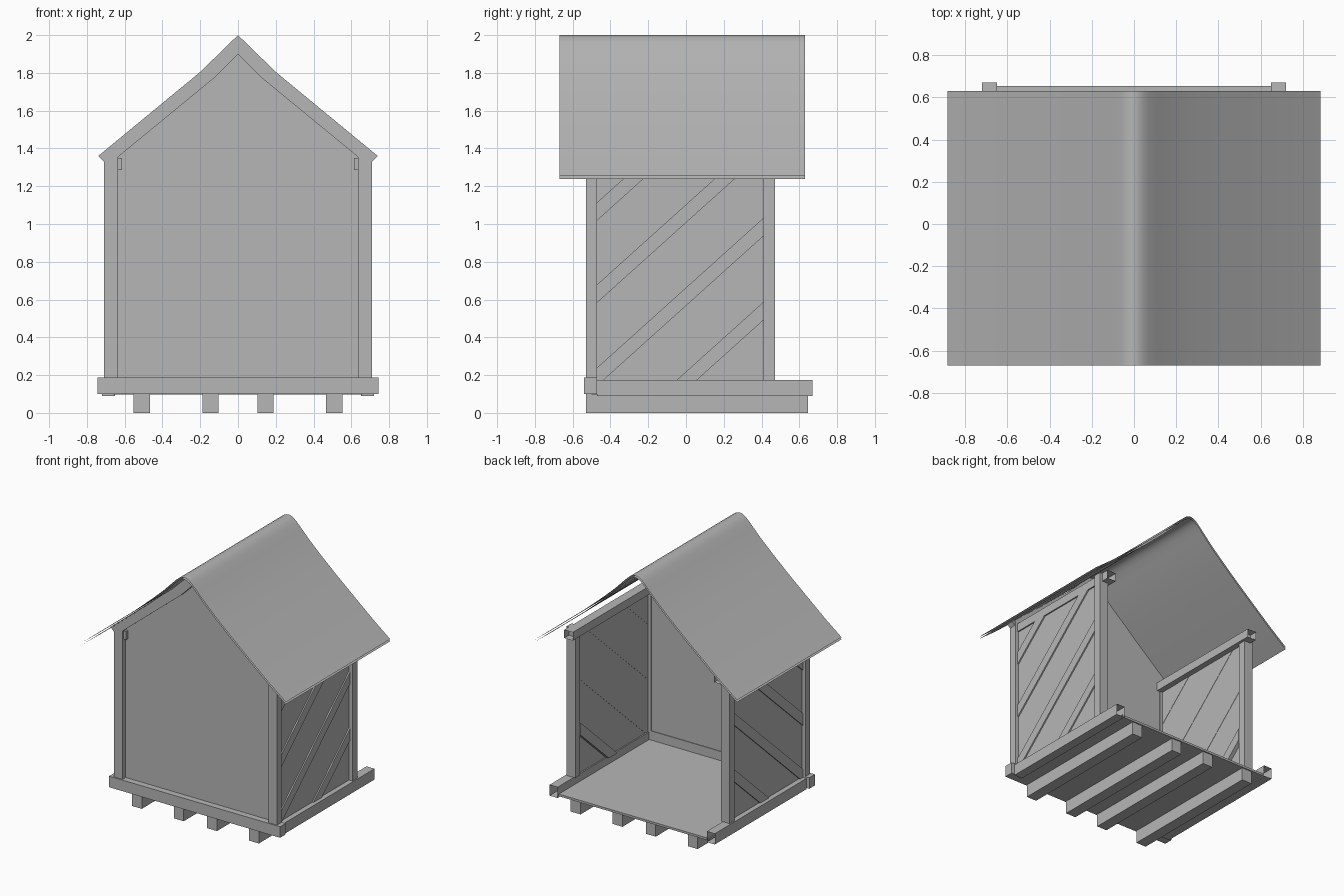
import bpy, bmesh
from mathutils import Vector

cube = bpy.data.objects.get("Cube")
if cube:
    bpy.data.objects.remove(cube, do_unlink=True)

grey = bpy.data.materials.new("plain grey")
grey.use_nodes = True
COLOUR = (0.47, 0.47, 0.47, 1)
grey.diffuse_color = COLOUR
grey.node_tree.nodes["Principled BSDF"].inputs["Base Color"].default_value = COLOUR


def finish(name, bm, recalc=True):
    """Turn a bmesh into a named grey object."""
    if recalc:
        bmesh.ops.recalc_face_normals(bm, faces=bm.faces)
    mesh = bpy.data.meshes.new(name)
    bm.to_mesh(mesh)
    bm.free()
    mesh.materials.append(grey)
    obj = bpy.data.objects.new(name, mesh)
    bpy.context.scene.collection.objects.link(obj)
    return obj


def box(name, x, y, z, open_back=False):
    """Box from (min, max) ranges; its back end can be left hollow."""
    bm = bmesh.new()
    bmesh.ops.create_cube(bm, size=1)
    for v in bm.verts:
        v.co = Vector([r[0] if c < 0 else r[1] for c, r in zip(v.co, (x, y, z))])
    bmesh.ops.recalc_face_normals(bm, faces=bm.faces)
    if open_back:
        ends = [f for f in bm.faces if f.normal.y > 0.9]
        bmesh.ops.delete(bm, geom=ends, context='FACES_ONLY')
    return finish(name, bm, recalc=False)


def prism(name, points, y):
    """Extrude an x-z outline between two y values."""
    bm = bmesh.new()
    face = bm.faces.new([bm.verts.new((px, y[0], pz)) for px, pz in points])
    out = bmesh.ops.extrude_face_region(bm, geom=[face])
    for v in out["geom"]:
        if isinstance(v, bmesh.types.BMVert):
            v.co.y = y[1]
    return finish(name, bm)


def mirror(obj):
    """Repeat a part on the other side of the centre plane."""
    mod = obj.modifiers.new("mirror", 'MIRROR')
    mod.use_axis[0] = True
    mod.use_mirror_merge = False
    return obj


# Base: joists, floor, front and side sills
for i, cx in enumerate((-0.51, -0.145, 0.145, 0.51)):
    box(f"floor_joist_{i + 1}", (cx - 0.043, cx + 0.043), (-0.53, 0.645), (0, 0.1))
box("floor_board", (-0.66, 0.66), (-0.5, 0.655), (0.098, 0.115))
box("front_sill", (-0.745, 0.745), (-0.54, -0.47), (0.1, 0.187))
mirror(box("side_sill", (0.65, 0.72), (-0.47, 0.67), (0.09, 0.175), open_back=True))

# Corner posts and top plates
mirror(box("front_post", (0.635, 0.71), (-0.53, -0.47), (0.187, 1.37)))
mirror(box("back_post", (0.635, 0.71), (0.41, 0.47), (0.175, 1.35)))
mirror(box("top_plate", (0.615, 0.69), (-0.515, 0.53), (1.285, 1.35), open_back=True))

# Front gable wall and rafters
gable = [(0.64, 0.15), (0.64, 1.38), (0.15, 1.79), (0, 1.94)]
gable += [(-x, z) for x, z in reversed(gable[:-1])]
prism("front_wall", gable, (-0.49, -0.475))
rafter = [(0, 2.0), (0.2, 1.805), (0.74, 1.36), (0.69, 1.31), (0.13, 1.77), (0, 1.9)]
mirror(prism("front_rafter", rafter, (-0.53, -0.475)))

# Side walls
Y0, Y1, Z0, Z1 = -0.47, 0.41, 0.175, 1.29
mirror(box("side_wall", (0.66, 0.68), (Y0, Y1), (Z0 - 0.03, Z1)))


def batten(name, offset, x):
    """Diagonal board z = 0.9 y + offset, trimmed to the wall rectangle."""
    half = 0.048
    bm = bmesh.new()
    verts = [bm.verts.new((x[0], y, 0.9 * y + offset + d))
             for y, d in ((-2, -half), (2, -half), (2, half), (-2, half))]
    bm.faces.new(verts)
    for co, no in (((0, Y0, 0), (0, -1, 0)), ((0, Y1, 0), (0, 1, 0)),
                   ((0, 0, Z0), (0, 0, -1)), ((0, 0, Z1), (0, 0, 1))):
        bmesh.ops.bisect_plane(bm, geom=bm.verts[:] + bm.edges[:] + bm.faces[:],
                               plane_co=co, plane_no=no, clear_outer=True)
    out = bmesh.ops.extrude_face_region(bm, geom=bm.faces[:])
    for v in out["geom"]:
        if isinstance(v, bmesh.types.BMVert):
            v.co.x = x[1]
    return mirror(finish(name, bm))


for i, offset in enumerate((0.17, 0.615, 1.055, 1.49)):
    inner = 0.63 if i == 0 else 0.658
    batten(f"wall_batten_{i + 1}", offset, (inner, 0.69))

# Roof: two thin curved sheets, one just under the other
half = [(0, 2.0), (0.022, 1.996), (0.045, 1.984), (0.07, 1.963), (0.11, 1.922),
        (0.18, 1.85), (0.28, 1.757), (0.42, 1.634), (0.58, 1.5), (0.74, 1.367),
        (0.885, 1.255)]
profile = [(-x, z) for x, z in reversed(half[1:])] + half
for name, drop in (("roof_top_sheet", 0), ("roof_under_sheet", 0.017)):
    bm = bmesh.new()
    rows = [[bm.verts.new((x, y, z - drop)) for x, z in profile] for y in (-0.67, 0.63)]
    for i in range(len(profile) - 1):
        bm.faces.new((rows[0][i], rows[0][i + 1], rows[1][i + 1], rows[1][i]))
    if drop:
        bmesh.ops.reverse_faces(bm, faces=bm.faces)
    roof = finish(name, bm, recalc=False)
    for poly in roof.data.polygons:
        poly.use_smooth = True
